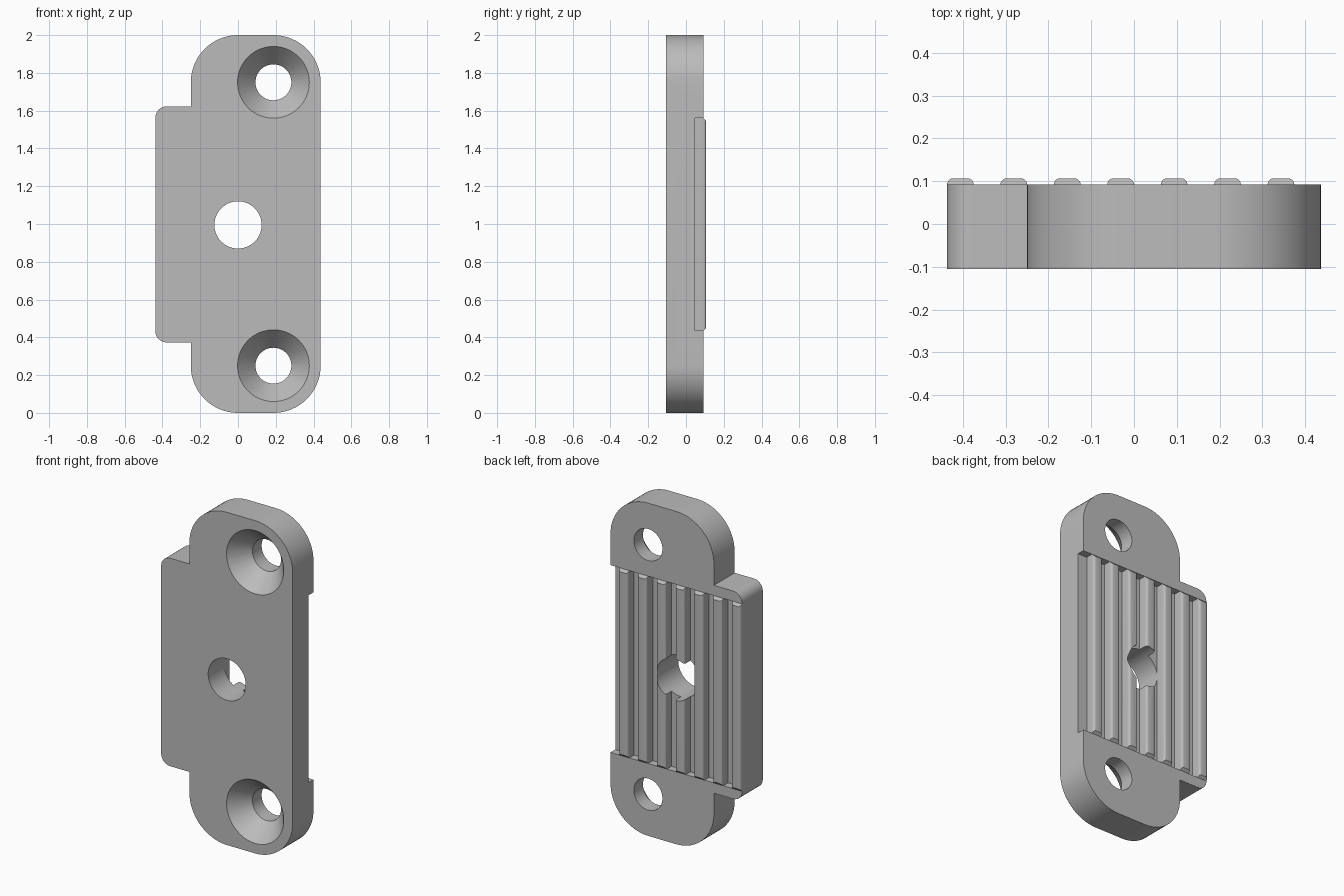
import bpy
import bmesh
from math import pi, cos, sin
from mathutils import Matrix

if "Cube" in bpy.data.objects:
    bpy.data.objects.remove(bpy.data.objects["Cube"])

FRONT, FLOOR, BACK, CREST = -0.105, 0.047, 0.092, 0.107
SIDE, MID = 0.4375, 0.998          # half width, middle height
LOW, HIGH = MID - 0.563, MID + 0.563   # ends of the recess
RIDGE = 0.0625

grey = bpy.data.materials.new("plain grey")
grey.diffuse_color = (0.5, 0.5, 0.5, 1)
grey.use_nodes = True
grey.node_tree.nodes["Principled BSDF"].inputs["Base Color"].default_value = grey.diffuse_color


def make_object(name, bm):
    bmesh.ops.recalc_face_normals(bm, faces=bm.faces)
    mesh = bpy.data.meshes.new(name)
    bm.to_mesh(mesh)
    bm.free()
    mesh.materials.append(grey)
    obj = bpy.data.objects.new(name, mesh)
    bpy.context.collection.objects.link(obj)
    return obj


def arc(cx, cy, r, start, steps):
    """Quarter circle, counter-clockwise from the start angle."""
    angles = [start + pi / 2 * i / steps for i in range(steps + 1)]
    return [(cx + r * cos(a), cy + r * sin(a)) for a in angles]


def extrude(bm, points, vector):
    face = bm.faces.new([bm.verts.new(p) for p in points])
    grown = bmesh.ops.extrude_face_region(bm, geom=[face])["geom"]
    verts = [g for g in grown if isinstance(g, bmesh.types.BMVert)]
    bmesh.ops.translate(bm, verts=verts, vec=vector)


def round_cutter(x, z, y1, r1, y2, r2):
    bm = bmesh.new()
    place = Matrix.Translation((x, (y1 + y2) / 2, z)) @ Matrix.Rotation(-pi / 2, 4, "X")
    bmesh.ops.create_cone(bm, cap_ends=True, segments=64, radius1=r1, radius2=r2,
                          depth=y2 - y1, matrix=place)
    return make_object("cutter", bm)


def box_cutter(lo, hi):
    bm = bmesh.new()
    bmesh.ops.create_cube(bm, size=1)
    for v in bm.verts:
        v.co = [a if c < 0 else b for c, a, b in zip(v.co, lo, hi)]
    return make_object("cutter", bm)


def cut(obj, cutter):
    cutter.hide_render = True
    mod = obj.modifiers.new("cut", "BOOLEAN")
    mod.operation = "DIFFERENCE"
    mod.solver = "EXACT"
    mod.object = cutter
    bpy.context.view_layer.objects.active = obj
    bpy.ops.object.modifier_apply(modifier=mod.name)
    bpy.data.objects.remove(cutter)


def smooth(obj):
    bpy.ops.object.select_all(action="DESELECT")
    obj.select_set(True)
    bpy.context.view_layer.objects.active = obj
    bpy.ops.object.shade_smooth_by_angle(angle=0.5)


# Plate: rounded body with a side tab
R, T, INNER = 0.25, 0.06, -0.25
tab_low, tab_high = MID - 0.625, MID + 0.625
outline = (arc(SIDE - R, R, R, -pi / 2, 16)
           + arc(SIDE - R, 2 - R, R, 0, 16)
           + arc(INNER + R, 2 - R, R, pi / 2, 16)
           + [(INNER, tab_high)]
           + arc(T - SIDE, tab_high - T, T, pi / 2, 8)
           + arc(T - SIDE, tab_low + T, T, pi, 8)
           + [(INNER, tab_low)]
           + arc(INNER + R, R, R, pi, 16))
bm = bmesh.new()
extrude(bm, [(x, FRONT, z) for x, z in outline], (0, BACK - FRONT, 0))
plate = make_object("plate", bm)

# Recess across the back
cut(plate, box_cutter((-1, FLOOR, LOW), (1, 1, HIGH)))

# Countersunk screw holes
slope = 0.095 / 0.11
for z in (0.25, 1.75):
    cut(plate, round_cutter(0.1875, z, FRONT - 0.02, 0.19 + 0.02 * slope,
                            0.05, 0.19 - (0.05 - FRONT) * slope))
    cut(plate, round_cutter(0.1875, z, -0.05, 0.095, 0.2, 0.095))

# Grip ridges with rounded crests and sloped ends
bm = bmesh.new()
r = CREST - BACK
for i in range(7):
    x0 = -SIDE + i * 2 * RIDGE
    x1 = x0 + RIDGE
    profile = ([(x0, FLOOR), (x1, FLOOR)] + arc(x1 - r, BACK, r, 0, 5)
               + arc(x0 + r, BACK, r, pi / 2, 5))
    extrude(bm, [(x, y, LOW) for x, y in profile], (0, 0, HIGH - LOW))
bmesh.ops.bisect_plane(bm, geom=bm.verts[:] + bm.edges[:] + bm.faces[:], dist=1e-5,
                       plane_co=(0, BACK, 0), plane_no=(0, 1, 0))
for v in bm.verts:
    inset = max(0, v.co.y - BACK)
    v.co.z += inset if v.co.z < MID else -inset
ridges = make_object("grip_ridges", bm)

# Centre hole through everything
for part in (plate, ridges):
    cut(part, round_cutter(0, MID - 0.003, -0.3, 0.125, 0.3, 0.125))
    smooth(part)
